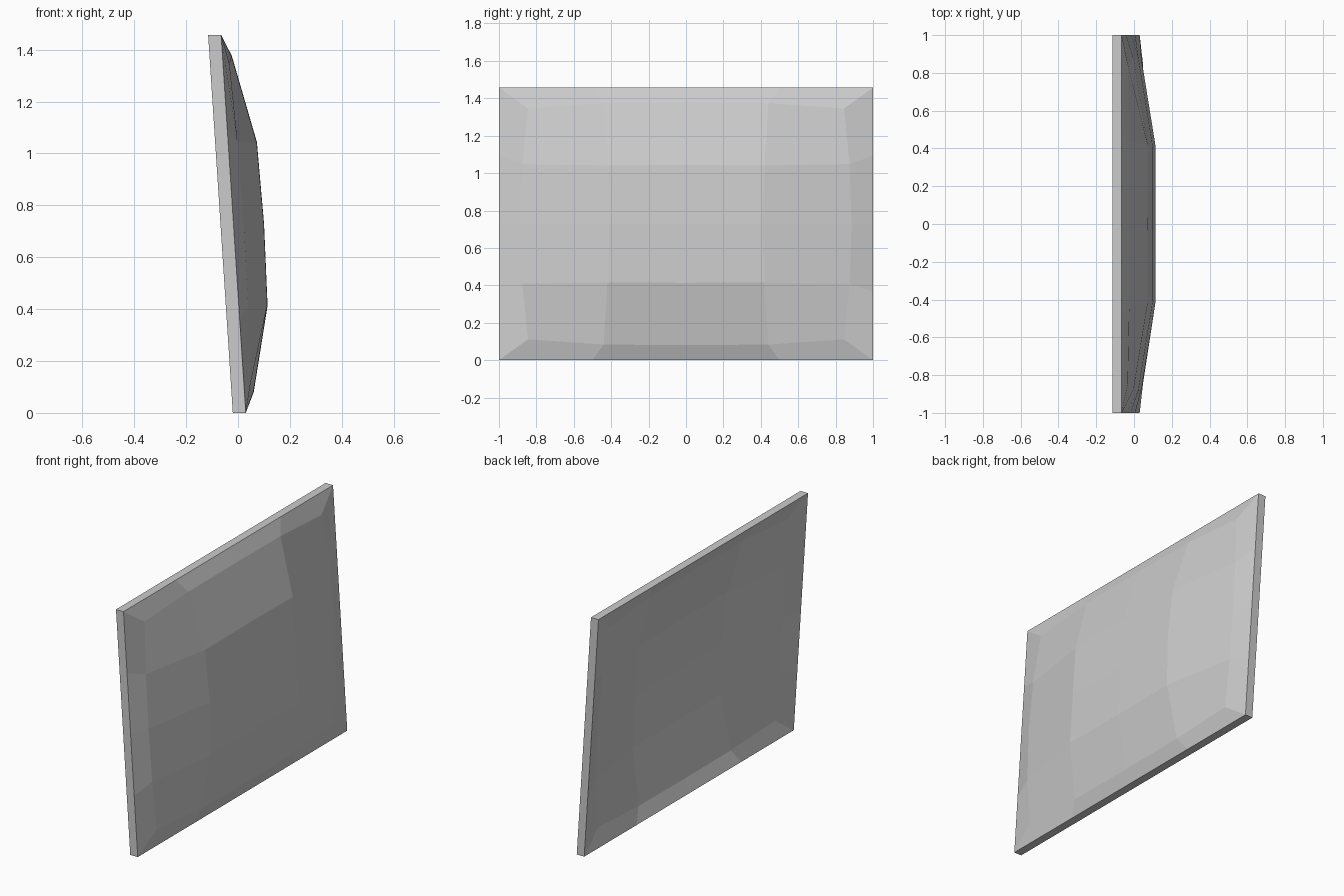
import bpy, bmesh

if "Cube" in bpy.data.objects:
    bpy.data.objects.remove(bpy.data.objects["Cube"])

WIDTH, HEIGHT, THICK = 1.0, 1.457, 0.05   # half width, full height, shell thickness
MID = HEIGHT / 2


def point(y, v, bulge):
    """Place a point on the leaning panel; v is the height measured from its middle."""
    z = MID + v
    return (0.03 - 0.0653 * z + bulge, y, z)


# One quadrant of the cushioned sheet: (y, height from middle, bulge), mirrored below
quadrant = {
    (0, 0): (0, 0, 0.118), (1, 0): (0.41, 0, 0.117), (2, 0): (0.885, 0, 0.04),
    (0, 1): (0, 0.315, 0.111), (1, 1): (0.42, 0.312, 0.11), (2, 1): (0.875, 0.32, 0.036),
    (0, 2): (0, 0.648, 0.036), (1, 2): (0.44, 0.645, 0.035), (2, 2): (0.845, 0.617, 0.025),
}
border = {0: 0, 1: 0.5, 2: 1}

bm = bmesh.new()


def sign(n):
    return (n > 0) - (n < 0)


def add(i, j):
    y, v, b = quadrant[abs(i), abs(j)]
    return bm.verts.new(point(sign(i) * y, sign(j) * v, b))


# Inner grid of bulged facets
R = range(-2, 3)
grid = {(i, j): add(i, j) for i in R for j in R}
for i in R[:-1]:
    for j in R[:-1]:
        bm.faces.new([grid[i, j], grid[i + 1, j], grid[i + 1, j + 1], grid[i, j + 1]])

# Bevelled ring out to the straight outer edge
loop = ([(i, -2) for i in range(-2, 2)] + [(2, j) for j in range(-2, 2)]
        + [(i, 2) for i in range(2, -2, -1)] + [(-2, j) for j in range(2, -2, -1)])
outer = [bm.verts.new(point(sign(i) * border[abs(i)] * WIDTH,
                            sign(j) * border[abs(j)] * MID, 0)) for i, j in loop]
for k in range(len(loop)):
    n = (k + 1) % len(loop)
    bm.faces.new([outer[k], outer[n], grid[loop[n]], grid[loop[k]]])

# Thicken into a shell with a hollow back
front = bm.faces[:]
new = bmesh.ops.extrude_face_region(bm, geom=front, use_keep_orig=True)
moved = [g for g in new["geom"] if isinstance(g, bmesh.types.BMVert)]
bmesh.ops.translate(bm, verts=moved, vec=(-THICK, 0, 0))
bmesh.ops.recalc_face_normals(bm, faces=bm.faces[:])

mesh = bpy.data.meshes.new("curved_panel")
bm.to_mesh(mesh)
bm.free()
panel = bpy.data.objects.new("curved_panel", mesh)
bpy.context.collection.objects.link(panel)
